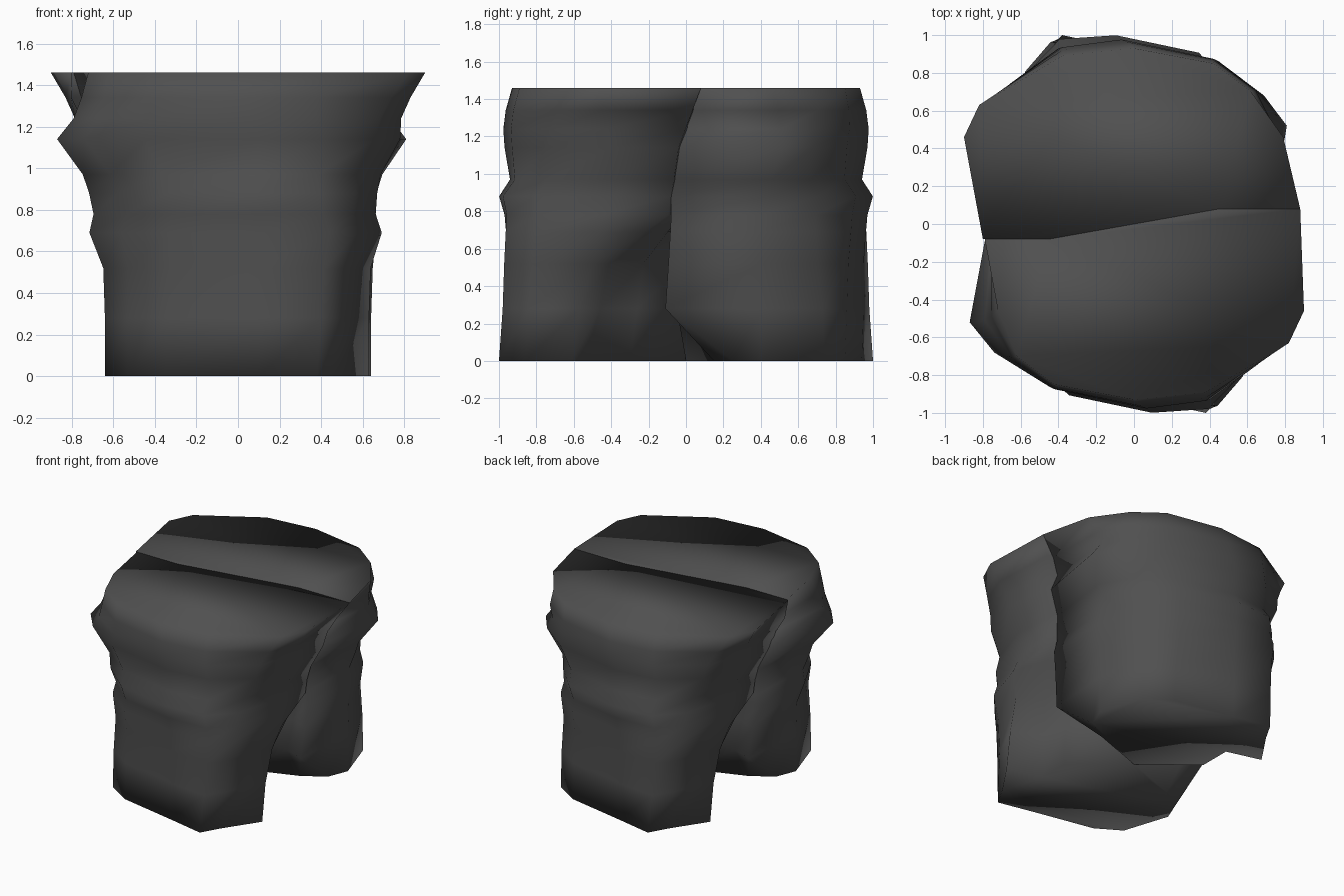
import bpy, bmesh, math
from mathutils import Vector

if "Cube" in bpy.data.objects:
    bpy.data.objects.remove(bpy.data.objects["Cube"])

stone = bpy.data.materials.new("dark_stone")
stone.diffuse_color = (0.08, 0.08, 0.08, 1)
stone.use_nodes = True
stone.node_tree.nodes["Principled BSDF"].inputs["Base Color"].default_value = stone.diffuse_color

# Key cross-sections of one boulder half: height -> outline, counter-clockwise
KEYS = [
    (0.0, [(.37, -.3), (0, 0), (-.42, -.15), (-.58, -.25), (-.64, -.4), (-.53, -.74),
           (-.35, -.85), (.1, -.94), (.38, -1.0), (.46, -.86), (.63, -.61), (.37, -.54)]),
    (0.28, [(.4, -.26), (0, 0), (-.45, .05), (-.6, .11), (-.64, -.4), (-.53, -.73),
            (-.34, -.86), (.1, -.95), (.4, -.98), (.5, -.84), (.63, -.57), (.42, -.46)]),
    (0.58, [(.43, -.22), (0, 0), (-.5, .06), (-.63, .09), (-.65, -.4), (-.53, -.7),
            (-.32, -.87), (.1, -.95), (.42, -.97), (.53, -.82), (.64, -.48), (.46, -.4)]),
    (0.76, [(.45, -.02), (0, 0), (-.5, .06), (-.68, .08), (-.7, -.4), (-.54, -.69),
            (-.32, -.89), (.1, -.97), (.42, -.96), (.56, -.8), (.67, -.45), (.64, -.1)]),
    (1.14, [(.45, .02), (0, 0), (-.5, .06), (-.76, .07), (-.87, -.52), (-.74, -.68),
            (-.45, -.86), (.1, -.97), (.4, -.93), (.66, -.74), (.78, -.4), (.74, -.04)]),
    (1.46, [(.45, .08), (0, 0), (-.45, -.08), (-.79, -.08), (-.72, -.46), (-.62, -.7),
            (-.42, -.85), (0, -.93), (.38, -.89), (.82, -.63), (.9, -.46), (.88, .08)]),
]
# Weathered ledges: height, width factor, depth factor
LEDGES = [(0, 1, 1), (.28, 1, 1), (.52, 1, 1), (.69, 1.05, 1), (.78, .98, 1), (.88, .95, 1.03),
          (.97, .94, .97), (1.14, 1, 1), (1.24, .96, 1.02), (1.34, .97, 1.02), (1.46, 1, 1)]


def section(z):
    for (z0, a), (z1, b) in zip(KEYS, KEYS[1:]):
        if z <= z1:
            t = (z - z0) / (z1 - z0)
            return [Vector((*p, 0)).lerp(Vector((*q, 0)), t) for p, q in zip(a, b)]


def boulder(name, turn, left_width, right_corner, left_corner, left_side):
    bm = bmesh.new()
    rings = []
    for z, sx, sy in LEDGES:
        pts = section(z)
        if z > 1.4:                     # overhanging top corners
            pts[11].x, pts[3].x, pts[4].x = right_corner, left_corner, left_side
        ring = []
        for p in pts:
            bulge = left_width if p.x < -.6 and .6 < z < 1.3 else 1
            ring.append(bm.verts.new((p.x * sx * bulge, p.y * sy, z)))
        rings.append(ring)
    n = len(rings[0])
    for low, high in zip(rings, rings[1:]):
        for i in range(n):
            j = (i + 1) % n
            bm.faces.new((low[i], low[j], high[j], high[i]))
    # Flat top and bottom
    bm.faces.new(rings[-1])
    bm.faces.new(rings[0][::-1])
    bmesh.ops.recalc_face_normals(bm, faces=bm.faces)
    for f in bm.faces:
        f.smooth = True
    me = bpy.data.meshes.new(name)
    bm.to_mesh(me)
    bm.free()
    me.materials.append(stone)
    ob = bpy.data.objects.new(name, me)
    ob.rotation_euler.z = turn
    bpy.context.collection.objects.link(ob)


# Two nearly matching halves, the second turned half a circle
boulder("front_rock_half", 0, 1, .88, -.79, -.72)
boulder("back_rock_half", math.pi, .93, .8, -.88, -.79)
